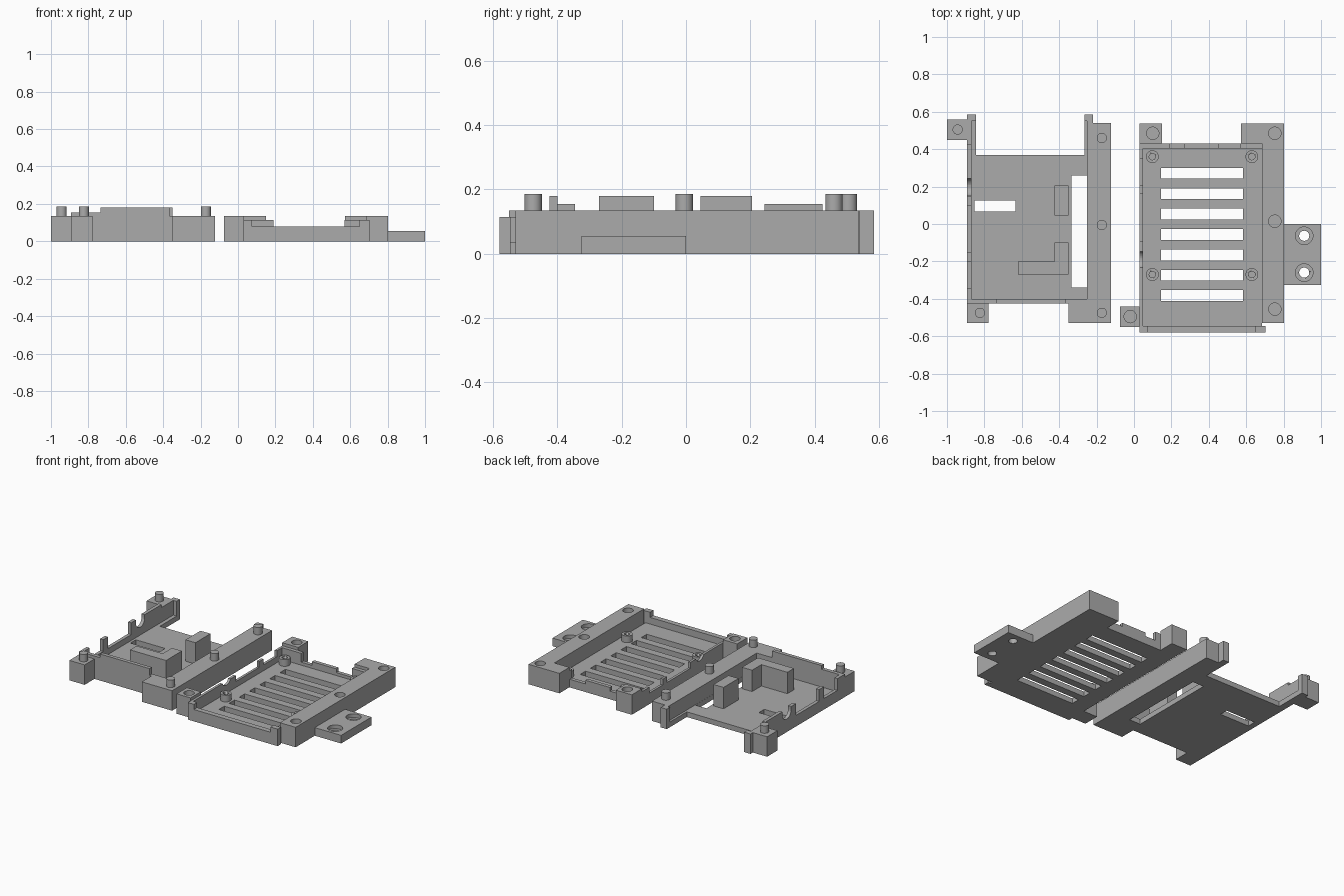
import bpy, bmesh, math

if "Cube" in bpy.data.objects:
    bpy.data.objects.remove(bpy.data.objects["Cube"])

grey = bpy.data.materials.new("plain grey plastic")
grey.use_nodes = True
colour = (0.41, 0.41, 0.41, 1)
grey.diffuse_color = colour
grey.node_tree.nodes["Principled BSDF"].inputs["Base Color"].default_value = colour

TOP = 0.135      # split plane of the case
FLOOR = 0.035
PIN_TOP = 0.185


def solid(name, points, offset):
    """Extrude a closed 3D outline by an offset vector."""
    bm = bmesh.new()
    face = bm.faces.new([bm.verts.new(p) for p in points])
    out = bmesh.ops.extrude_face_region(bm, geom=[face])
    verts = [v for v in out["geom"] if isinstance(v, bmesh.types.BMVert)]
    bmesh.ops.translate(bm, verts=verts, vec=offset)
    bmesh.ops.recalc_face_normals(bm, faces=bm.faces)
    mesh = bpy.data.meshes.new(name)
    bm.to_mesh(mesh)
    bm.free()
    mesh.materials.append(grey)
    obj = bpy.data.objects.new(name, mesh)
    bpy.context.collection.objects.link(obj)
    return obj


def prism(name, outline, z0, z1):
    return solid(name, [(x, y, z0) for x, y in outline], (0, 0, z1 - z0))


def box(name, x0, x1, y0, y1, z0, z1):
    return prism(name, [(x0, y0), (x1, y0), (x1, y1), (x0, y1)], z0, z1)


def side_wall(name, x0, x1, profile):
    return solid(name, [(x0, y, z) for y, z in profile], (x1 - x0, 0, 0))


def front_wall(name, y0, y1, profile):
    return solid(name, [(x, y0, z) for x, z in profile], (0, y1 - y0, 0))


def cylinder(name, x, y, r, z0, z1):
    ring = [math.tau * i / 32 for i in range(32)]
    obj = prism(name, [(x + r * math.cos(a), y + r * math.sin(a)) for a in ring], z0, z1)
    bpy.ops.object.select_all(action='DESELECT')
    obj.select_set(True)
    bpy.context.view_layer.objects.active = obj
    bpy.ops.object.shade_smooth_by_angle(angle=math.radians(30))
    return obj


def cut(target, cutters):
    for cutter in cutters:
        bpy.context.view_layer.objects.active = target
        mod = target.modifiers.new("cut", 'BOOLEAN')
        mod.operation = 'DIFFERENCE'
        mod.solver = 'EXACT'
        mod.object = cutter
        bpy.ops.object.modifier_apply(modifier=mod.name)
        bpy.data.objects.remove(cutter)


def notch(centre, z_edge, r=0.047):
    """Round cable notch as (y, z) points, from -y to +y."""
    start = math.asin(min(0, z_edge - TOP) / r)
    pts = []
    for i in range(15):
        a = math.pi - start + (math.pi + 2 * start) * i / 14
        pts.append((centre + r * math.cos(a), TOP + r * math.sin(a)))
    return [(pts[0][0], z_edge)] + pts + [(pts[-1][0], z_edge)]


LOW = 0.075

# ---- upper half: open tray with pins ----
tray = prism("pin_tray_floor",
             [(-0.87, -0.40), (-0.25, -0.40), (-0.25, 0.55), (-0.265, 0.55), (-0.265, 0.37),
              (-0.845, 0.37), (-0.845, 0.55), (-0.87, 0.55)], 0, FLOOR)
cut(tray, [box("slot_cutter", -0.853, -0.633, 0.067, 0.125, -1, 1),
           box("opening_cutter", -0.334, -0.251, -0.34, 0.26, -1, 1)])

prism("pin_tray_rail",
      [(-0.35, -0.53), (-0.123, -0.53), (-0.123, 0.54), (-0.22, 0.54), (-0.22, 0.585),
       (-0.265, 0.585), (-0.265, 0.55), (-0.25, 0.55), (-0.25, -0.425), (-0.35, -0.425)], 0, TOP)
box("pin_tray_back_post", -1.0, -0.893, 0.45, 0.56, 0, TOP)
box("pin_tray_front_post", -0.893, -0.778, -0.53, -0.425, 0, TOP)
box("pin_tray_end_tab", -0.87, -0.845, 0.55, 0.585, 0, TOP)

TALL = 0.155
side_wall("pin_tray_side_wall", -0.893, -0.87,
          [(-0.425, 0), (-0.425, TALL), (-0.345, TALL), (-0.345, LOW), (-0.2, LOW),
           (-0.2, TALL), (-0.15, TALL), (-0.15, LOW), (0.1, LOW), (0.1, TALL)]
          + notch(0.197, TALL)
          + [(0.425, TALL), (0.425, TOP), (0.585, TOP), (0.585, 0)])
front_wall("pin_tray_front_wall", -0.425, -0.40,
           [(-0.87, 0), (-0.87, TALL), (-0.735, TALL), (-0.735, 0.18), (-0.365, 0.18),
            (-0.365, TOP), (-0.25, TOP), (-0.25, 0)])

prism("corner_support",
      [(-0.62, -0.27), (-0.35, -0.27), (-0.35, -0.10), (-0.425, -0.10),
       (-0.425, -0.20), (-0.62, -0.20)], FLOOR, 0.18)
box("block_support", -0.425, -0.35, 0.045, 0.205, FLOOR, 0.18)

for x, y in [(-0.943, 0.505), (-0.824, -0.475), (-0.172, 0.46), (-0.172, -0.005), (-0.172, -0.475)]:
    cylinder("locating_pin", x, y, 0.027, TOP, PIN_TOP)

# ---- lower half: vented tray with sockets ----
vented = box("vented_tray_floor", 0.045, 0.685, -0.545, 0.405, 0, FLOOR)
cut(vented, [box("vent_cutter", 0.145, 0.583, y - 0.029, y + 0.029, -1, 1)
             for y in [0.271 - 0.109 * i for i in range(7)]])

SOCKET = 0.08


def socket_cut(target, spots):
    cut(target, [cylinder("socket_cutter", x, y, 0.033, SOCKET, 0.3) for x, y in spots])


rail = prism("vented_tray_rail",
             [(0.685, -0.53), (0.803, -0.53), (0.803, 0.537), (0.573, 0.537),
              (0.573, 0.43), (0.685, 0.43)], 0, TOP)
socket_cut(rail, [(0.753, 0.485), (0.753, 0.015), (0.753, -0.455)])
back_post = box("vented_tray_back_post", 0.03, 0.15, 0.43, 0.537, 0, TOP)
socket_cut(back_post, [(0.10, 0.485)])
front_post = box("vented_tray_front_post", -0.075, 0.03, -0.55, -0.44, 0, TOP)
socket_cut(front_post, [(-0.02, -0.495)])

SHORT = 0.115
side_wall("vented_tray_side_wall", 0.03, 0.047,
          [(-0.545, 0), (-0.545, SHORT)] + notch(-0.19, SHORT)
          + [(-0.09, SHORT), (-0.09, LOW), (0.16, LOW), (0.16, SHORT), (0.205, SHORT),
             (0.205, LOW), (0.35, LOW), (0.35, SHORT), (0.43, SHORT), (0.43, 0)])
front_wall("vented_tray_front_lip", -0.58, -0.545,
           [(0.03, 0), (0.03, SHORT), (0.075, SHORT), (0.075, 0.08), (0.65, 0.08),
            (0.65, SHORT), (0.703, SHORT), (0.703, 0)])
front_wall("vented_tray_back_wall", 0.405, 0.43,
           [(0.047, 0), (0.047, SHORT), (0.19, SHORT), (0.19, 0.055), (0.27, 0.055),
            (0.27, 0.08), (0.453, 0.08), (0.453, 0.055), (0.57, 0.055), (0.57, SHORT),
            (0.685, SHORT), (0.685, 0)])

# Board standoffs with screw holes
for x in (0.098, 0.63):
    for y in (0.36, -0.27):
        post = cylinder("board_standoff", x, y, 0.034, FLOOR, 0.08)
        cut(post, [cylinder("screw_cutter", x, y, 0.017, 0.045, 0.2)])

# Mounting flange with stepped screw holes
flange = box("mounting_flange", 0.803, 1.0, -0.325, 0, 0, 0.055)
for y in (-0.063, -0.26):
    cut(flange, [cylinder("through_cutter", 0.91, y, 0.027, -1, 1),
                 cylinder("head_cutter", 0.91, y, 0.047, 0.03, 1)])
